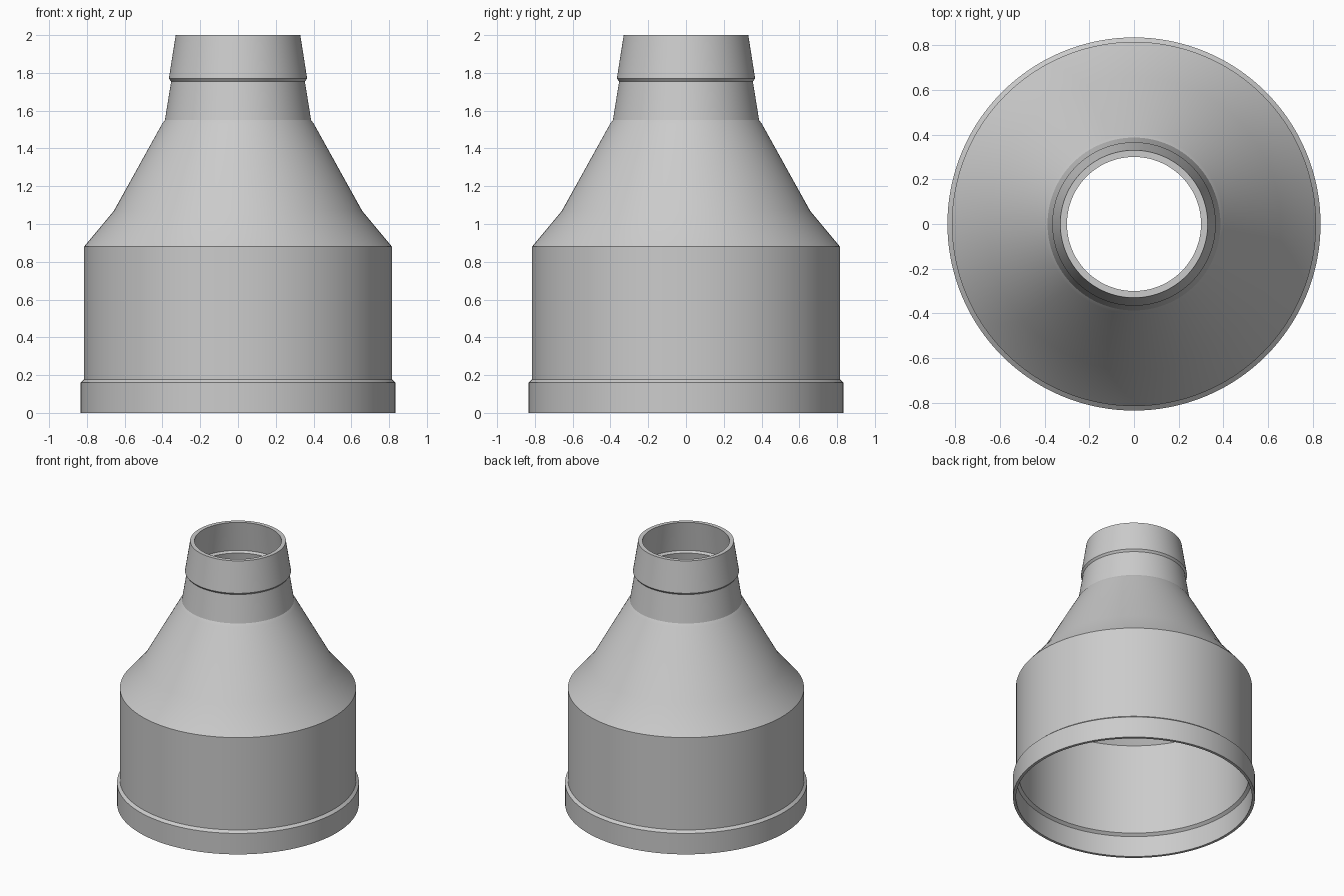
import bpy, bmesh, math

cube = bpy.data.objects.get("Cube")
if cube:
    bpy.data.objects.remove(cube, do_unlink=True)

SEGMENTS = 128

# Wall cross-section as (radius, height)
outer = [(0.835, 0), (0.835, 0.16), (0.815, 0.177), (0.815, 0.88),
         (0.657, 1.07), (0.402, 1.53), (0.387, 1.55),
         (0.354, 1.755), (0.366, 1.77), (0.33, 2)]
inner = [(0.30, 2), (0.336, 1.77), (0.324, 1.755), (0.357, 1.54),
         (0.372, 1.52), (0.63, 1.06), (0.795, 0.87),
         (0.795, 0.175), (0.815, 0.158), (0.815, 0)]
profile = outer + inner

# Spin the closed section into a hollow reducer
bm = bmesh.new()
rings = []
for r, z in profile:
    rings.append([bm.verts.new((r * math.cos(a), r * math.sin(a), z))
                  for a in (2 * math.pi * i / SEGMENTS for i in range(SEGMENTS))])
for k, ring in enumerate(rings):
    above = rings[(k + 1) % len(rings)]
    for i in range(SEGMENTS):
        j = (i + 1) % SEGMENTS
        bm.faces.new((ring[i], ring[j], above[j], above[i]))
bmesh.ops.recalc_face_normals(bm, faces=bm.faces)

mesh = bpy.data.meshes.new("reducer_shell")
bm.to_mesh(mesh)
bm.free()
shell = bpy.data.objects.new("reducer_shell", mesh)
bpy.context.collection.objects.link(shell)

# Plain grey material
grey = bpy.data.materials.new("light grey")
grey.use_nodes = True
colour = (0.6, 0.6, 0.6, 1)
grey.diffuse_color = colour
grey.node_tree.nodes["Principled BSDF"].inputs["Base Color"].default_value = colour
mesh.materials.append(grey)

# Smooth round the axis, sharp at the steps
bpy.ops.object.select_all(action='DESELECT')
shell.select_set(True)
bpy.context.view_layer.objects.active = shell
bpy.ops.object.shade_smooth_by_angle(angle=math.radians(25))
